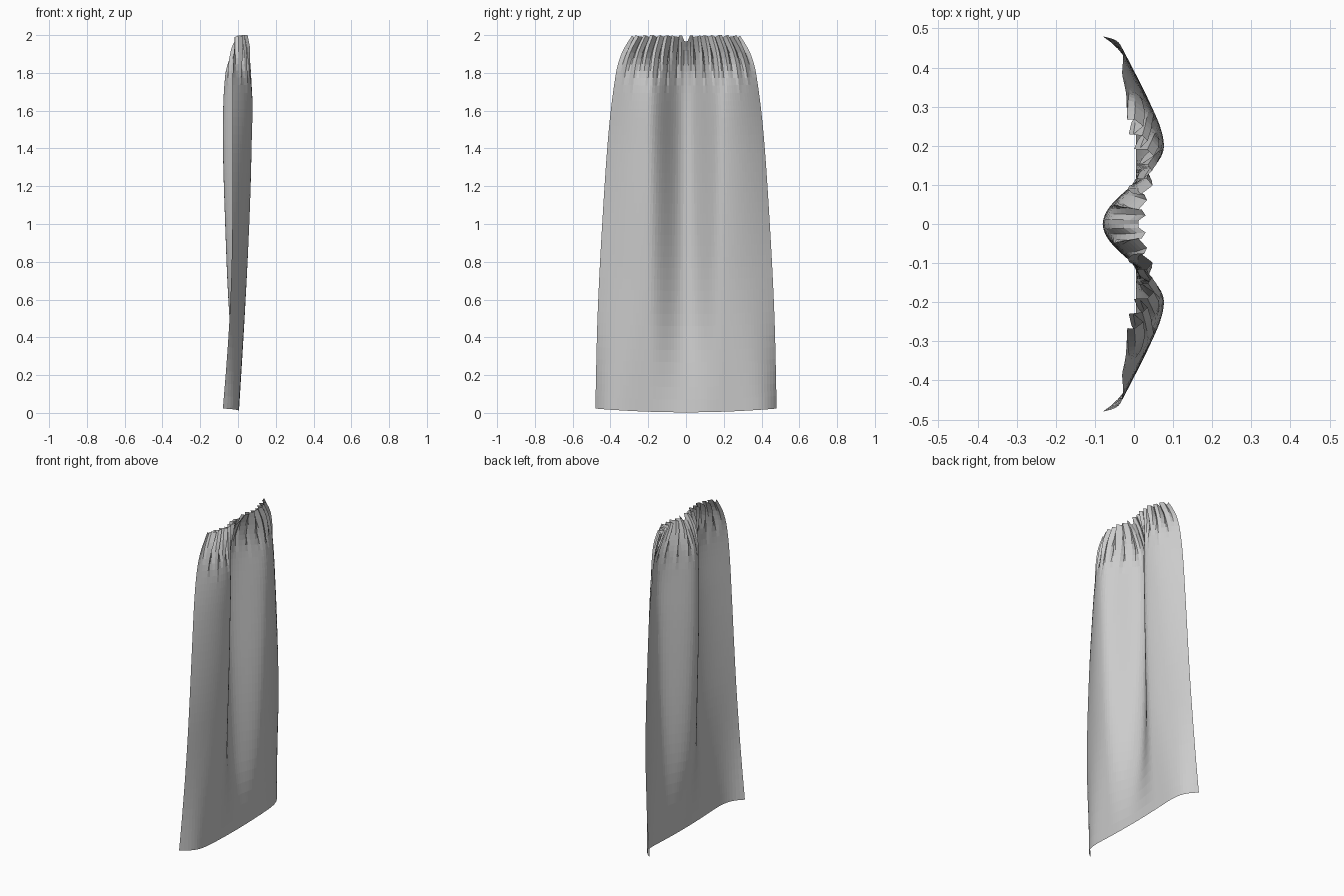
import bpy, math, random

if "Cube" in bpy.data.objects:
    bpy.data.objects.remove(bpy.data.objects["Cube"])

random.seed(4)


def curve(keys, z):
    """Smooth (Catmull-Rom style) interpolation through (z, value) keys."""
    n = len(keys)

    def slope(i):
        a, b = keys[max(i - 1, 0)], keys[min(i + 1, n - 1)]
        return (b[1] - a[1]) / (b[0] - a[0])
    z = min(max(z, keys[0][0]), keys[-1][0])
    for i in range(n - 1):
        z0, v0 = keys[i]
        z1, v1 = keys[i + 1]
        if z <= z1:
            h = z1 - z0
            t = (z - z0) / h
            return (v0 * (2*t**3 - 3*t*t + 1) + slope(i) * h * (t**3 - 2*t*t + t)
                    + v1 * (3*t*t - 2*t**3) + slope(i + 1) * h * (t**3 - t*t))


# Vertical profiles: half width, and depth of the middle fold, ridge and side edge
WIDTH = [(0, .48), (.5, .468), (1, .443), (1.5, .408), (1.8, .37), (1.9, .342), (1.96, .31), (2, .285)]
MIDDLE = [(0, .005), (.2, -.012), (.5, -.045), (1, -.068), (1.5, -.08), (1.8, -.066), (1.93, -.03), (2, .012)]
RIDGE = [(0, .005), (.5, .035), (1, .06), (1.4, .072), (1.7, .075), (1.9, .05), (2, .03)]
EDGE = [(0, -.08), (.25, -.06), (.5, -.044), (.8, -.033), (1.3, -.028), (1.8, -.03), (2, -.022)]

# Gathered pleats: irregular zigzag across the top
HALF, ROWS = 30, 40
PLEAT = [0, 0] + [(.021, .008, -.021, -.006)[i % 4] * random.uniform(.7, 1.2) for i in range(HALF - 1)]
SWAY = [0, 0] + [(.004, .010, .002, -.010)[i % 4] * random.uniform(.6, 1.1) for i in range(HALF - 1)]
START = [random.uniform(1.68, 1.8) for _ in range(HALF + 1)]
DROP = [.035, .03] + [random.uniform(0, .006) + (.008 if PLEAT[i] < 0 else 0) for i in range(2, HALF + 1)]


def cloth_point(i, z):
    u, side = abs(i) / HALF, (1 if i >= 0 else -1)
    k = abs(i)
    w = curve(WIDTH, z)
    y = u * w
    yr = min(.2, .52 * w)
    mid, ridge, edge = curve(MIDDLE, z), curve(RIDGE, z), curve(EDGE, z)
    if y < yr:
        x = mid + (ridge - mid) * (1 - math.cos(math.pi * y / yr)) / 2
    else:
        s = (y - yr) / (w - yr)
        x = ridge + (edge - ridge) * s ** (1.7 + 3.3 * max(0, 1 - z / .8) ** 2)
    g = min(max((z - START[k]) / (1.94 - START[k]), 0), 1)
    fade = 1 if k < HALF - 2 else .3
    x += PLEAT[k] * g * fade
    y += SWAY[k] * g * fade
    hem = .003 + .02 * u ** 2
    zz = hem + (2 - hem) * z / 2 - DROP[k] * max(0, (z - 1.8) / .2)
    return (x, side * y, zz)


# Curtain sheet: one open grid, finer rows toward the gathered top
heights = [2 * (1 - (1 - r / ROWS) ** 1.35) for r in range(ROWS + 1)]
cols = 2 * HALF + 1
verts = [cloth_point(i, z) for z in heights for i in range(-HALF, HALF + 1)]
faces = []
for r in range(ROWS):
    for c in range(cols - 1):
        a = r * cols + c
        faces.append((a, a + 1, a + cols + 1, a + cols))
mesh = bpy.data.meshes.new("curtain")
mesh.from_pydata(verts, [], faces)
mesh.update()
curtain = bpy.data.objects.new("curtain", mesh)
bpy.context.collection.objects.link(curtain)
